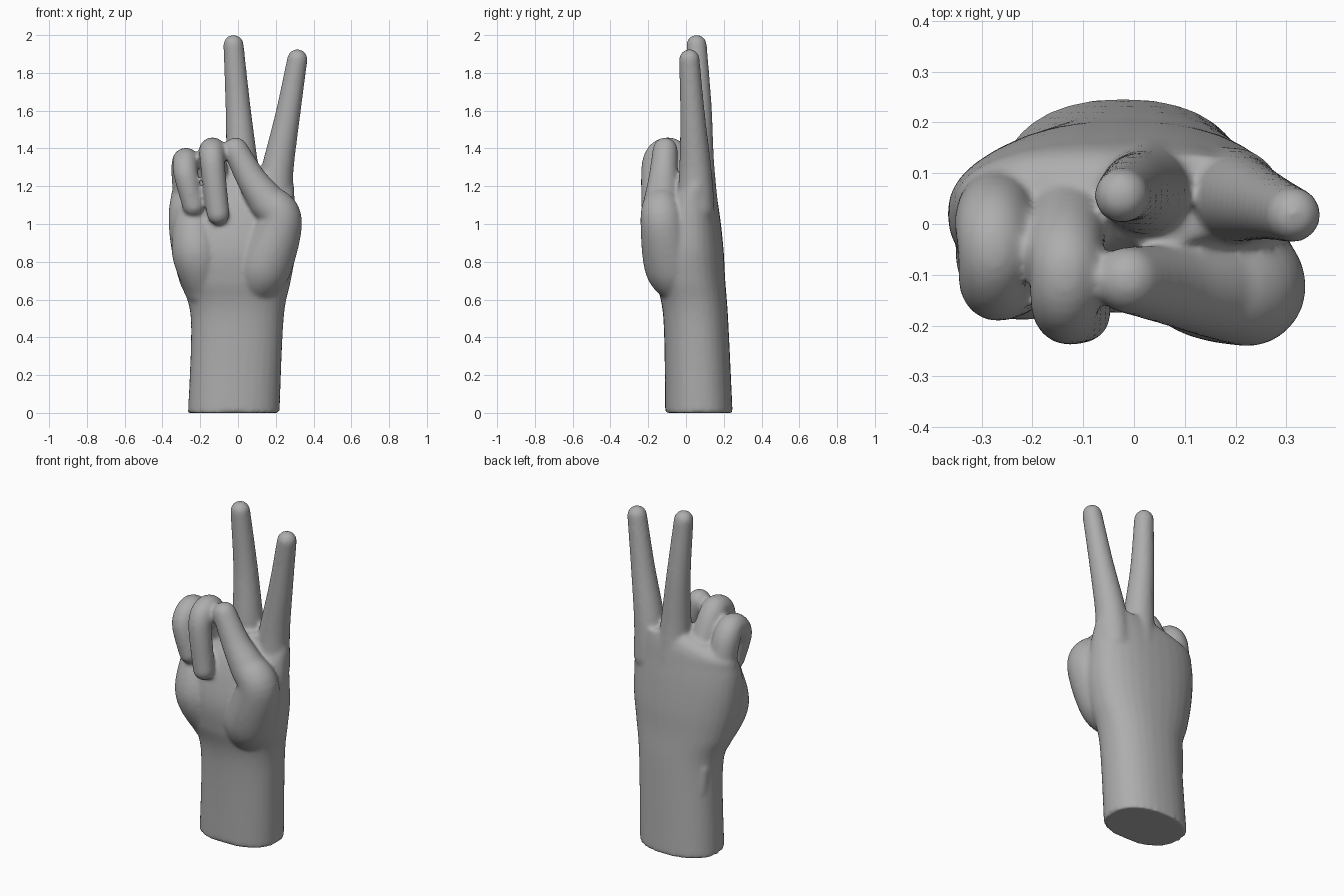
import bpy, bmesh, math
from mathutils import Vector

cube = bpy.data.objects.get("Cube")
if cube:
    bpy.data.objects.remove(cube)

skin = bpy.data.materials.new("plain grey")
skin.use_nodes = True
GREY = (0.42, 0.42, 0.42, 1)
skin.diffuse_color = GREY
skin.node_tree.nodes["Principled BSDF"].inputs["Base Color"].default_value = GREY

SIDES = 32
STEPS = 8
ANGLES = [k * math.tau / SIDES for k in range(SIDES)]


def catmull(before, start, end, after, t):
    """Smooth value between start and end."""
    slope = end - before
    bend = 2 * before - 5 * start + 4 * end - after
    twist = 3 * (start - end) + after - before
    return start + t / 2 * (slope + t * (bend + t * twist))


def resample(keys):
    """Smooth curve through key tuples of any length."""
    padded = [keys[0], *keys, keys[-1]]
    curve = []
    for span in zip(padded, padded[1:], padded[2:], padded[3:]):
        for step in range(STEPS):
            curve.append([catmull(*values, step / STEPS) for values in zip(*span)])
    curve.append(list(keys[-1]))
    return curve


def loft(name, rings):
    """Skin a list of closed rings and cap both ends."""
    bm = bmesh.new()
    loops = [[bm.verts.new(point) for point in ring] for ring in rings]
    for low, high in zip(loops, loops[1:]):
        for i in range(SIDES):
            bm.faces.new((low[i - 1], low[i], high[i], high[i - 1]))
    bm.faces.new(loops[0])
    bm.faces.new(loops[-1])
    bmesh.ops.recalc_face_normals(bm, faces=bm.faces)
    mesh = bpy.data.meshes.new(name)
    bm.to_mesh(mesh)
    bm.free()
    mesh.materials.append(skin)
    part = bpy.data.objects.new(name, mesh)
    bpy.context.collection.objects.link(part)
    return part


def oval(z, left, right, front, back):
    """Slightly squared oval filling a box at height z."""
    def squared(value):
        return math.copysign(abs(value) ** 0.88, value) / 2
    return [((left + right) / 2 + (right - left) * squared(math.cos(a)),
             (front + back) / 2 + (back - front) * squared(math.sin(a)), z) for a in ANGLES]


def tube(name, keys):
    """Round tube through (x, y, z, radius) keys with domed ends."""
    curve = resample(keys)
    centres = [Vector(point[:3]) for point in curve]
    last = len(curve) - 1
    stations = []
    for i, centre in enumerate(centres):
        along = (centres[min(i + 1, last)] - centres[max(i - 1, 0)]).normalized()
        stations.append((centre, along, curve[i][3]))

    def dome(station, direction):
        centre, along, radius = station
        slices = [math.pi / 2 * k / STEPS for k in range(1, STEPS)]
        return [(centre + along * direction * radius * math.sin(a), along, radius * math.cos(a))
                for a in slices]

    rings = []
    for centre, along, radius in dome(stations[0], -1)[::-1] + stations + dome(stations[-1], 1):
        side = Vector((1, 0, 0))
        side = (side - along * side.dot(along)).normalized()
        front = along.cross(side)
        rings.append([centre + (side * math.cos(a) + front * math.sin(a)) * radius for a in ANGLES])
    return loft(name, rings)


def raised_finger(name, joints):
    """Straight finger that thins quickly past its knuckle."""
    bottom, top = joints[0][2], joints[-1][2]
    keys = []
    for x, y, z in joints:
        remaining = (top - z) / (top - bottom)
        keys.append((x, y, z, 0.054 + 0.048 * remaining ** 1.4))
    return tube(name, keys)


def curled_finger(name, knuckle, pivot, tip):
    """Finger that rises from its knuckle, bends over a pivot and hangs down."""
    bend = [Vector(pivot) + 0.068 * Vector((0, math.cos(a), math.sin(a)))
            for a in (0, math.pi / 2, math.pi)]
    path = [knuckle, *bend, tip]
    return tube(name, [(*point, 0.082 - 0.0055 * i) for i, point in enumerate(path)])


# Forearm, wrist and palm: height, x range, y range
palm_sections = [
    (0, -.265, .22, -.11, .247), (.5, -.25, .242, -.12, .223), (.7, -.312, .28, -.16, .208),
    (.85, -.35, .305, -.175, .2), (1, -.367, .305, -.15, .185), (1.12, -.36, .3, -.11, .168),
    (1.2, -.32, .297, -.06, .155), (1.27, -.1, .28, -.03, .135)]
palm = loft("palm", [oval(*section) for section in resample(palm_sections)])

# Fleshy palm pad and outer wrist bone
heel_pad = tube("heel_pad", [(-.18, -.01, .66, .1), (-.22, -.06, .85, .13), (-.24, -.02, 1.05, .1)])
wrist_bone = tube("wrist_bone", [(-.19, .13, .38, .04), (-.2, .12, .52, .04)])

# Two raised fingers
index_finger = raised_finger("index_finger", [
    (.19, .05, 1.08), (.208, .05, 1.28), (.262, .035, 1.57), (.314, .018, 1.872)])
middle_finger = raised_finger("middle_finger", [
    (.03, .07, 1.08), (.02, .065, 1.33), (0, .07, 1.62), (-.024, .056, 1.948)])

# Two curled fingers
ring_finger = curled_finger(
    "ring_finger", (-.12, .07, 1.05), (-.135, -.1, 1.32), (-.105, -.175, 1.055))
little_finger = curled_finger(
    "little_finger", (-.25, .05, 1), (-.276, -.055, 1.265), (-.235, -.122, 1.1))

# Thumb folded over the palm
thumb = tube("thumb", [
    (.09, -.02, .66, .11), (.14, -.075, .78, .145), (.222, -.125, 1.02, .117),
    (.15, -.125, 1.125, .098), (.07, -.12, 1.24, .079), (-.012, -.11, 1.392, .066)])

# Fuse the parts into one soft skin
bpy.ops.object.select_all(action="DESELECT")
for part in (palm, heel_pad, wrist_bone, index_finger, middle_finger,
             ring_finger, little_finger, thumb):
    part.select_set(True)
bpy.context.view_layer.objects.active = palm
bpy.ops.object.join()
palm.name = "hand"
fuse = palm.modifiers.new("fuse", "REMESH")
fuse.mode = "VOXEL"
fuse.voxel_size = 0.011
fuse.use_smooth_shade = True
soften = palm.modifiers.new("soften", "SMOOTH")
soften.factor = 0.5
soften.iterations = 8
